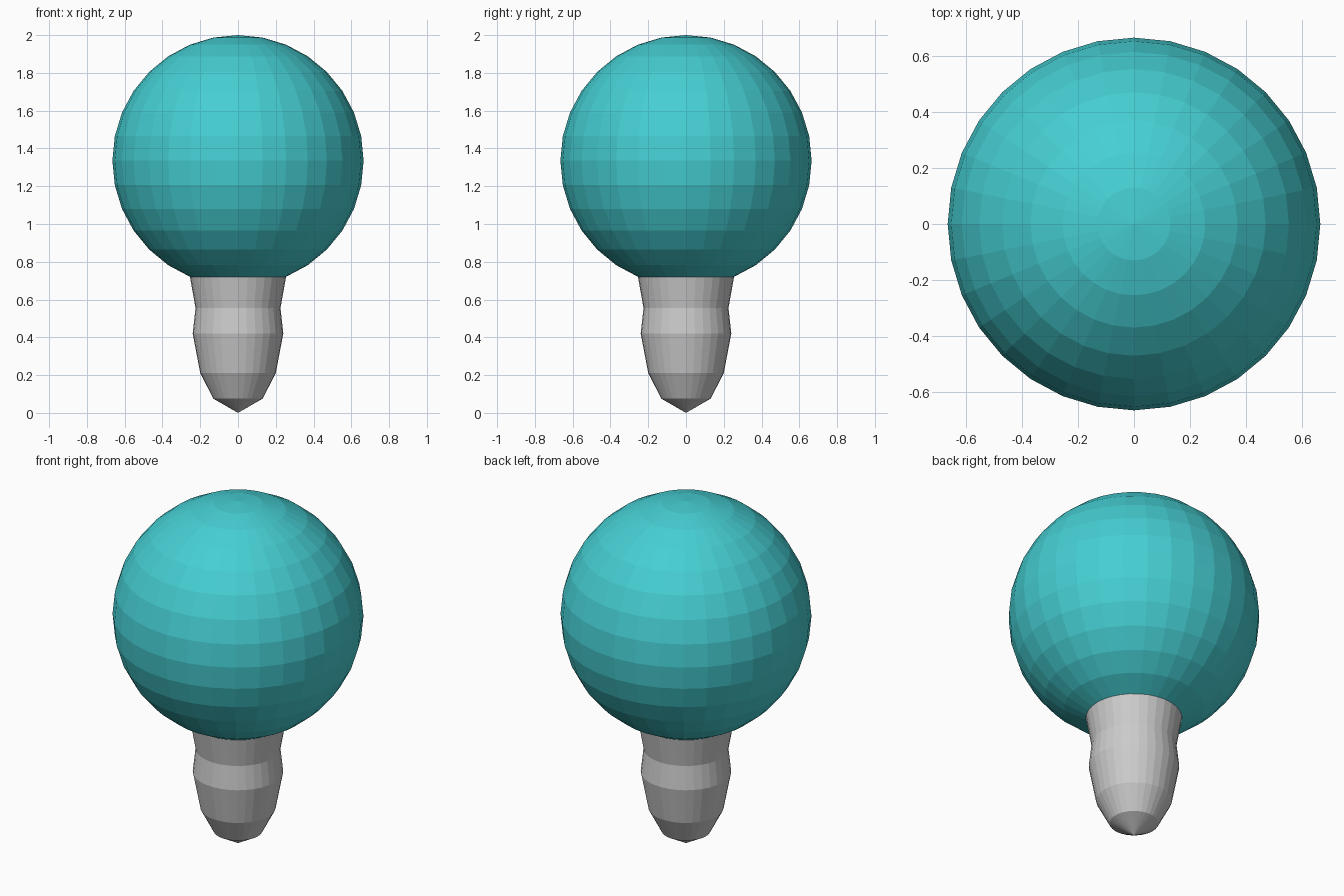
import bpy, bmesh
from math import sin, cos, pi

if "Cube" in bpy.data.objects:
    bpy.data.objects.remove(bpy.data.objects["Cube"])

SIDES = 32
R, CZ = 0.665, 1.335


def lathe(name, profile):
    """Turn a (radius, z) profile, listed bottom to top, into a flat-shaded solid of revolution."""
    bm = bmesh.new()
    rings = []
    for r, z in profile:
        n = SIDES if r > 0 else 1
        rings.append([bm.verts.new((r * cos(2 * pi * i / SIDES), r * sin(2 * pi * i / SIDES), z))
                      for i in range(n)])
    for low, high in zip(rings, rings[1:]):
        for i in range(SIDES):
            j = (i + 1) % SIDES
            if len(low) == 1:
                bm.faces.new((low[0], high[j], high[i]))
            elif len(high) == 1:
                bm.faces.new((low[i], low[j], high[0]))
            else:
                bm.faces.new((low[i], low[j], high[j], high[i]))
    mesh = bpy.data.meshes.new(name)
    bm.to_mesh(mesh)
    bm.free()
    obj = bpy.data.objects.new(name, mesh)
    bpy.context.collection.objects.link(obj)
    return obj


# Round globe: 16-ring sphere, open where it meets the base
globe_profile = [(R * sin(pi * k / 16), CZ - R * cos(pi * k / 16)) for k in range(2, 16)]
globe = lathe("globe", globe_profile + [(0, CZ + R)])
teal = bpy.data.materials.new("teal")
teal.diffuse_color = (0.06, 0.62, 0.65, 1)
teal.use_nodes = True
teal.node_tree.nodes["Principled BSDF"].inputs["Base Color"].default_value = teal.diffuse_color
globe.data.materials.append(teal)

# Grey base tapering to a point, sharing the globe's lowest ring
lathe("base", [(0, 0), (0.13, 0.075), (0.2, 0.21), (0.24, 0.42), (0.225, 0.555), globe_profile[0]])
